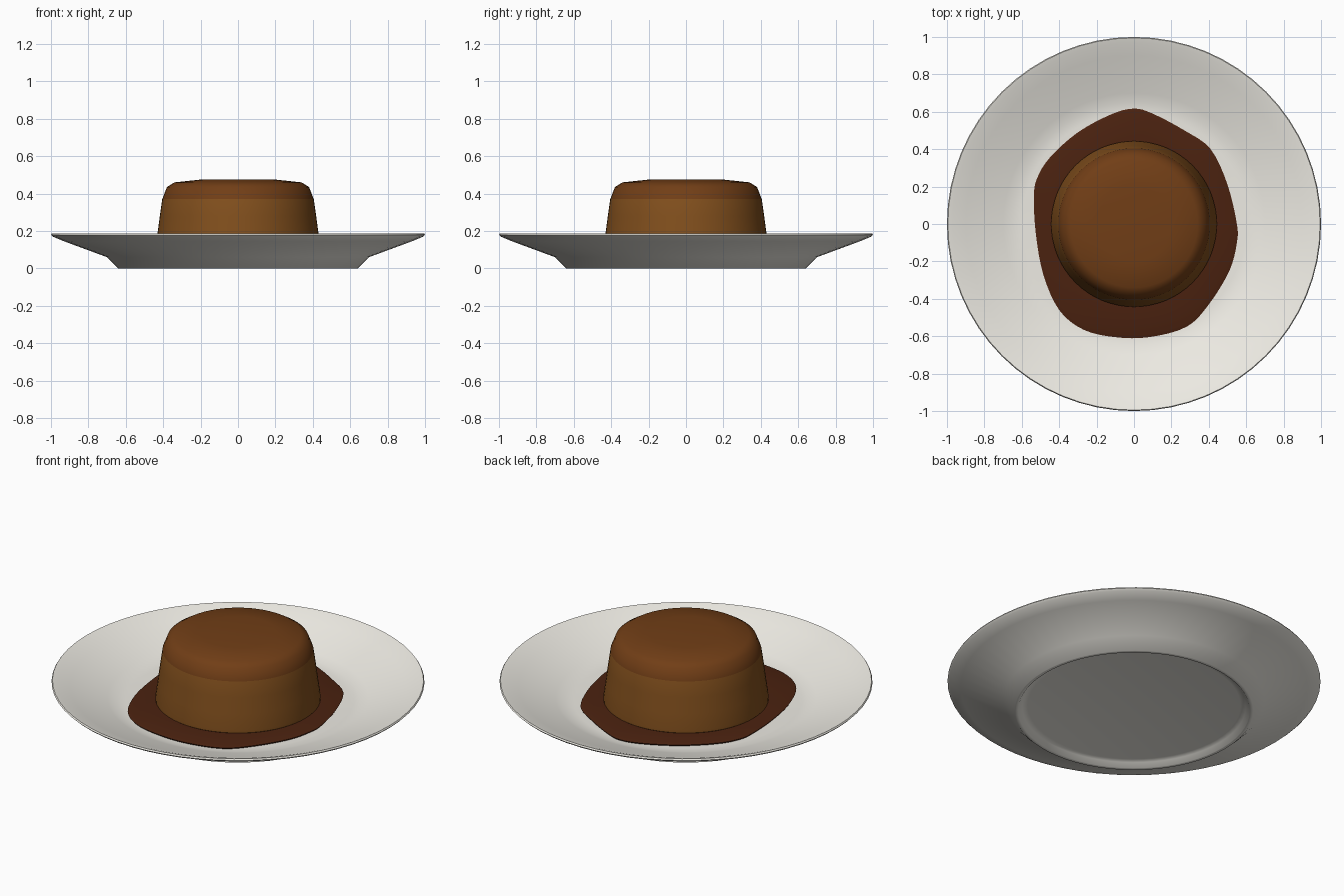
import bpy, bmesh, math

if "Cube" in bpy.data.objects:
    bpy.data.objects.remove(bpy.data.objects["Cube"])

SEG = 64


def material(name, rgb):
    m = bpy.data.materials.new(name)
    m.diffuse_color = (*rgb, 1)
    m.use_nodes = True
    m.node_tree.nodes["Principled BSDF"].inputs["Base Color"].default_value = m.diffuse_color
    return m


def finish(bm, name, mats, angle):
    bmesh.ops.remove_doubles(bm, verts=bm.verts, dist=1e-5)
    bmesh.ops.recalc_face_normals(bm, faces=bm.faces)
    me = bpy.data.meshes.new(name)
    bm.to_mesh(me)
    bm.free()
    ob = bpy.data.objects.new(name, me)
    bpy.context.collection.objects.link(ob)
    for m in mats:
        me.materials.append(m)
    bpy.ops.object.select_all(action='DESELECT')
    bpy.context.view_layer.objects.active = ob
    ob.select_set(True)
    bpy.ops.object.shade_smooth_by_angle(angle=math.radians(angle))
    return ob


def lathe(name, profile, mats, angle=40):
    bm = bmesh.new()
    vs = [bm.verts.new((r, 0, z)) for r, z in profile]
    es = [bm.edges.new(p) for p in zip(vs, vs[1:])]
    bmesh.ops.spin(bm, geom=vs + es, axis=(0, 0, 1), cent=(0, 0, 0),
                   angle=math.tau, steps=SEG, use_duplicate=False)
    return finish(bm, name, mats, angle)


def smooth_loop(pts, steps):
    """Closed Catmull-Rom curve through the points."""
    out, n = [], len(pts)
    for i in range(n):
        a, b, c, d = (pts[(i + k) % n] for k in (-1, 0, 1, 2))
        for s in range(steps):
            t = s / steps
            out.append([0.5 * (2 * q + (r - p) * t + (2 * p - 5 * q + 4 * r - w) * t * t
                               + (3 * q - p - 3 * r + w) * t ** 3)
                        for p, q, r, w in zip(a, b, c, d)])
    return out


china = material("china", (0.86, 0.84, 0.78))
caramel = material("caramel", (0.165, 0.048, 0.008))
custard = material("custard", (0.22, 0.078, 0.012))
syrup = material("syrup", (0.07, 0.016, 0.005))

# plate: recessed underside with foot ring, rim, then dished inside
lathe("plate", [(0, 0.03), (0.57, 0.03), (0.60, 0.024), (0.62, 0), (0.64, 0), (0.70, 0.06),
                (0.93, 0.145), (0.99, 0.17), (1.0, 0.18), (0.995, 0.188),
                (0.97, 0.181), (0.90, 0.155), (0.80, 0.118), (0.70, 0.085),
                (0.65, 0.069), (0.60, 0.065), (0, 0.065)], [china], 60)

# custard pudding with caramel top
flan = lathe("custard_pudding", [(0, 0.07), (0.425, 0.07), (0.443, 0.083), (0.443, 0.098),
                                 (0.43, 0.19), (0.418, 0.28), (0.405, 0.37), (0.38, 0.435),
                                 (0.34, 0.46), (0.20, 0.475), (0, 0.475)],
             [custard, caramel], 50)
for f in flan.data.polygons:
    f.material_index = int(f.center.z > 0.37)

# sauce puddle
outline = [(0.55, 0), (0.50, 0.21), (0.41, 0.40), (0.27, 0.50), (0.10, 0.59), (0, 0.617),
           (-0.12, 0.587), (-0.30, 0.49), (-0.45, 0.355), (-0.52, 0.24), (-0.535, 0.14),
           (-0.525, -0.05), (-0.485, -0.27), (-0.40, -0.46), (-0.27, -0.565), (-0.10, -0.605),
           (0.08, -0.605), (0.28, -0.55), (0.40, -0.43), (0.51, -0.25), (0.55, -0.10)]
loop = smooth_loop(outline, 4)
bm = bmesh.new()
rings = [[bm.verts.new((x * s, y * s, z)) for x, y in loop]
         for s, z in ((0.99, 0.064), (1.0, 0.073), (0.97, 0.079), (0.7, 0.08))]
n = len(loop)
for lo, hi in zip(rings, rings[1:]):
    for i in range(n):
        bm.faces.new((lo[i], lo[(i + 1) % n], hi[(i + 1) % n], hi[i]))
bm.faces.new(rings[-1])
bm.faces.new(rings[0][::-1])
finish(bm, "sauce", [syrup], 60)
